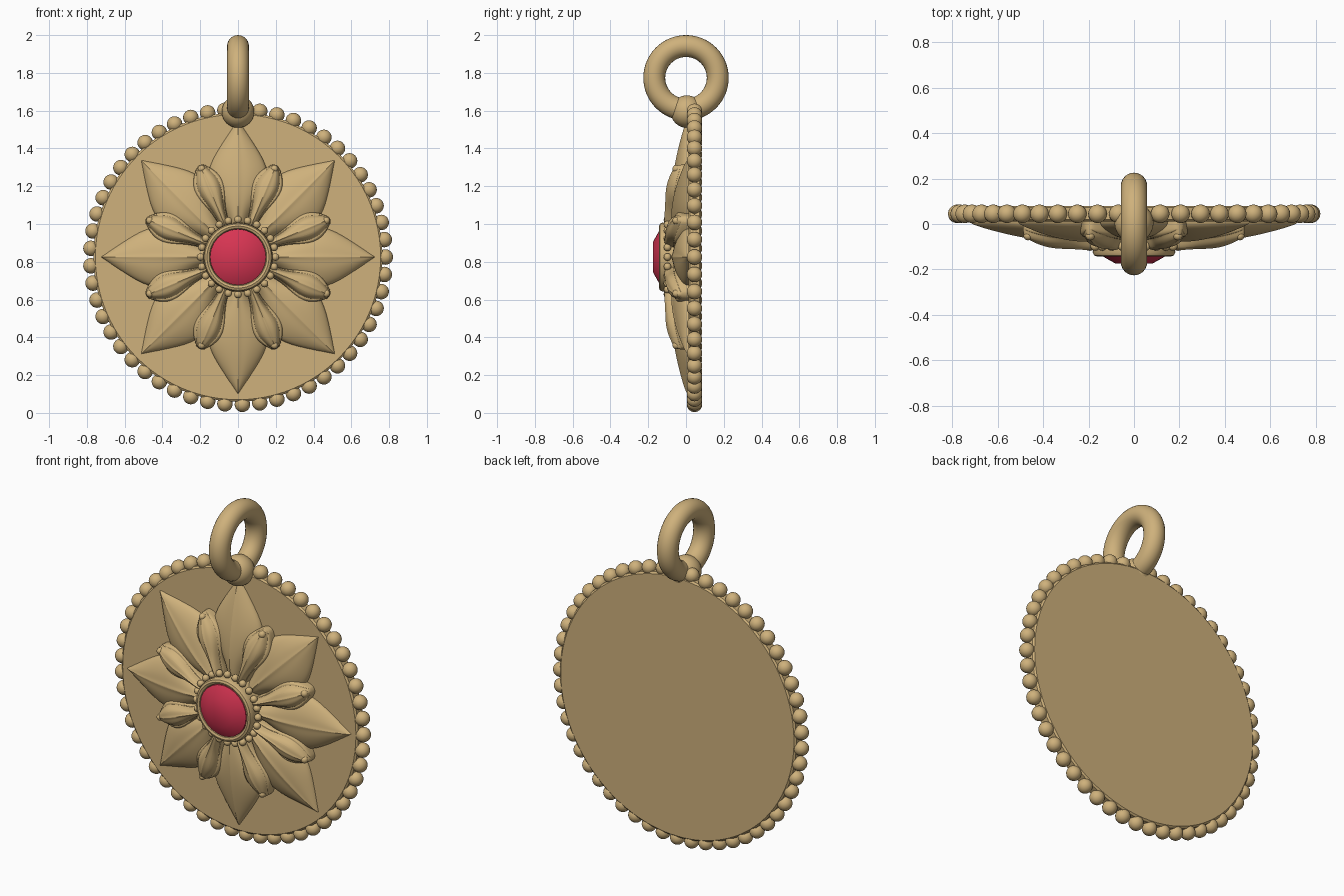
import bpy, bmesh
from math import pi, sin, cos, radians
from mathutils import Matrix, Vector

if "Cube" in bpy.data.objects:
    bpy.data.objects.remove(bpy.data.objects["Cube"])

CENTRE = Vector((0, 0, 0.825))
made = []


def material(name, colour, rough):
    m = bpy.data.materials.new(name)
    m.use_nodes = True
    m.diffuse_color = (*colour, 1)
    node = m.node_tree.nodes["Principled BSDF"]
    node.inputs["Base Color"].default_value = (*colour, 1)
    node.inputs["Roughness"].default_value = rough
    return m


gold = material("gold", (0.62, 0.44, 0.20), 0.4)
ruby = material("ruby red", (0.68, 0.035, 0.085), 0.3)


def add_object(name, bm, mat, location=CENTRE):
    bmesh.ops.recalc_face_normals(bm, faces=bm.faces)
    mesh = bpy.data.meshes.new(name)
    bm.to_mesh(mesh)
    bm.free()
    mesh.materials.append(mat)
    ob = bpy.data.objects.new(name, mesh)
    ob.location = location
    bpy.context.collection.objects.link(ob)
    made.append(ob)
    return ob


def lathe(name, profile, segments, mat):
    """Turn a profile of (radius, y) points around the y axis."""
    bm = bmesh.new()
    verts = [bm.verts.new((r, y, 0)) for r, y in profile]
    edges = [bm.edges.new(pair) for pair in zip(verts, verts[1:])]
    bmesh.ops.spin(bm, geom=verts + edges, cent=(0, 0, 0), axis=(0, 1, 0),
                   angle=2 * pi, steps=segments)
    bmesh.ops.remove_doubles(bm, verts=bm.verts, dist=0.0005)
    return add_object(name, bm, mat)


def bead_ring(name, count, ring, size, y, start=0.0):
    bm = bmesh.new()
    for i in range(count):
        a = start + 2 * pi * i / count
        bmesh.ops.create_uvsphere(
            bm, u_segments=20, v_segments=12, radius=size,
            matrix=Matrix.Translation((ring * cos(a), y, ring * sin(a))))
    return add_object(name, bm, gold)


def petals(name, stations, section, base, start):
    """Eight petals lofted from (radius, half width, ridge y) stations and
    a half cross-section of (width fraction, height fraction)."""
    full = [(-v, h) for v, h in reversed(section[1:])] + section
    bm = bmesh.new()
    for k in range(8):
        turn = Matrix.Rotation(start + k * pi / 4, 3, 'Y')
        rows = [[bm.verts.new(turn @ Vector((r, base + h * (ridge - base), v * half)))
                 for v, h in full] for r, half, ridge in stations]
        for a, b in zip(rows, rows[1:]):
            for i in range(len(full) - 1):
                bm.faces.new((a[i], a[i + 1], b[i + 1], b[i]))
        for end in (rows[0], rows[-1]):
            bm.faces.new(end)
    ob = add_object(name, bm, gold)
    sub = ob.modifiers.new("smooth", 'SUBSURF')
    sub.levels = sub.render_levels = 2
    return ob


def torus(name, major, minor, location):
    """Ring lying in the y-z plane."""
    bm = bmesh.new()
    circle = bmesh.ops.create_circle(
        bm, segments=24, radius=minor,
        matrix=Matrix.Translation((0, major, 0)))["verts"]
    edges = list(bm.edges)
    bmesh.ops.rotate(bm, verts=circle, cent=(0, major, 0),
                     matrix=Matrix.Rotation(0, 3, 'X'))
    bmesh.ops.spin(bm, geom=circle + edges, cent=(0, 0, 0), axis=(1, 0, 0),
                   angle=2 * pi, steps=64)
    bmesh.ops.remove_doubles(bm, verts=bm.verts, dist=0.0005)
    return add_object(name, bm, gold, location)


# Backing disc and beaded edge
lathe("disc", [(0, 0.012), (0.755, 0.012), (0.765, 0.02), (0.765, 0.072),
               (0.755, 0.08), (0, 0.08)], 96, gold)
bead_ring("edge_beads", 53, 0.78, 0.041, 0.045)

# Flower: broad outer petals, then ribbed narrow inner petals
petals("large_petals",
       [(0.12, 0.04, -0.07), (0.22, 0.06, -0.08), (0.31, 0.125, -0.082),
        (0.41, 0.168, -0.075), (0.5, 0.145, -0.06), (0.58, 0.098, -0.042),
        (0.66, 0.046, -0.02), (0.71, 0.012, -0.003), (0.725, 0.003, 0.008)],
       [(0, 1.0), (0.08, 0.93), (0.35, 0.88), (0.65, 0.72), (0.9, 0.5),
        (1.0, 0.3), (1.0, 0)],
       0.03, 0)
petals("small_petals",
       [(0.16, 0.026, -0.115), (0.23, 0.03, -0.118), (0.29, 0.046, -0.112),
        (0.36, 0.078, -0.112), (0.42, 0.084, -0.104), (0.47, 0.062, -0.086),
        (0.51, 0.032, -0.068), (0.528, 0.014, -0.05)],
       [(0, 1.0), (0.1, 0.95), (0.4, 0.93), (0.64, 0.8), (0.74, 0.64),
        (0.82, 0.68), (0.98, 0.6), (1.02, 0.45), (1.0, 0)],
       0.03, pi / 8)
bead_ring("petal_tip_beads", 8, 0.505, 0.02, -0.052, pi / 8)
bead_ring("inner_beads", 24, 0.198, 0.02, -0.098)

# Stone setting
lathe("bezel", [(0.19, 0.03), (0.18, -0.1), (0.182, -0.125), (0.176, -0.138),
                (0.164, -0.143), (0.152, -0.138), (0.147, -0.125),
                (0.147, -0.06)], 64, gold)
lathe("gemstone", [(0, -0.08), (0.148, -0.08), (0.148, -0.137),
                   (0.08, -0.175), (0, -0.175)], 24, ruby)

# Hanging ring and the knob that joins it to the disc
torus("hanging_ring", 0.168, 0.058, (0, 0, 1.774))
bm = bmesh.new()
bmesh.ops.create_uvsphere(bm, u_segments=32, v_segments=20, radius=0.086)
add_object("ring_knob", bm, gold, (0, 0.005, 1.595))

# Smooth shading with crisp edges
bpy.ops.object.select_all(action='DESELECT')
for ob in made:
    ob.select_set(True)
bpy.context.view_layer.objects.active = made[0]
bpy.ops.object.shade_smooth_by_angle(angle=radians(35))
